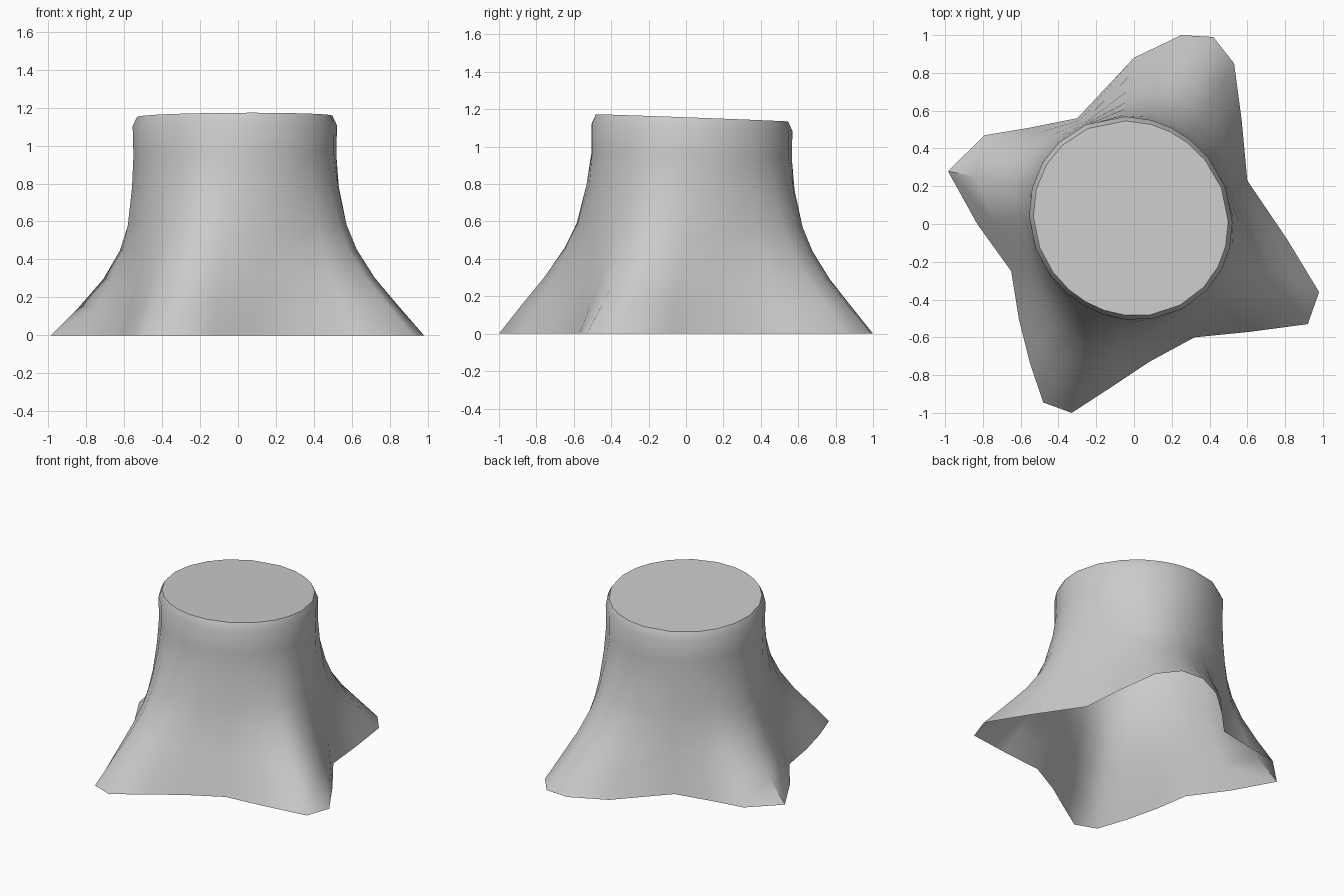
import bpy, bmesh, math

if "Cube" in bpy.data.objects:
    bpy.data.objects.remove(bpy.data.objects["Cube"])

# Root outline on the ground, counterclockwise
outline = [(.98, -.36), (.81, -.08), (.60, .23), (.57, .55), (.53, .85), (.42, .99),
           (.25, 1.0), (0, .88), (-.30, .56), (-.55, .51), (-.79, .47), (-.985, .28),
           (-.83, 0), (-.65, -.25), (-.61, -.5), (-.55, -.74), (-.48, -.945),
           (-.33, -1.0), (-.13, -.87), (.08, -.73), (.32, -.60), (.62, -.57), (.92, -.53)]
n = len(outline)

# Height, share of the root outline, trunk radius
profile = [(0, 1, .535), (.15, .715, .535), (.30, .445, .535), (.45, .245, .535),
           (.58, .135, .535), (.78, .045, .533), (.95, .005, .533), (1.105, 0, .538),
           (1.155, 0, .515)]


def trunk_angle(k):
    """Halfway between even spacing and the root point's own direction."""
    even = math.radians(-12) + k * math.tau / n
    own = math.atan2(outline[k][1] - .03, outline[k][0] + .02)
    return even + .5 * math.remainder(own - even, math.tau)


def root_fullness(a):
    """Front and back roots bulge more than the side ones (lower is fuller)."""
    a += math.radians(20)
    return .9525 - .105 * math.cos(a) + .04 * math.sin(a) + .1225 * math.cos(2 * a)


bm = bmesh.new()
rings = []
for z, share, r in profile:
    ring = []
    for k, (ox, oy) in enumerate(outline):
        a = trunk_angle(k)
        f = share ** root_fullness(a)
        rr = r * (1 - .03 * math.sin(2 * a))
        tx, ty = -.017 + rr * math.cos(a), .03 + rr * math.sin(a)
        x, y = tx + (ox - tx) * f, ty + (oy - ty) * f
        tilt = (-.037 * y + .004 * x) * z / 1.155
        ring.append(bm.verts.new((x, y, z + tilt)))
    rings.append(ring)

# Flared bark wall, open underneath
for lo, hi in zip(rings, rings[1:]):
    for k in range(n):
        j = (k + 1) % n
        bm.faces.new((lo[k], lo[j], hi[j], hi[k]))
# Flat sawn top
bm.faces.new(rings[-1])

mesh = bpy.data.meshes.new("tree_stump")
bm.to_mesh(mesh)
bm.free()
stump = bpy.data.objects.new("tree_stump", mesh)
bpy.context.collection.objects.link(stump)
bpy.context.view_layer.objects.active = stump
stump.select_set(True)
bpy.ops.object.shade_smooth_by_angle(angle=math.radians(50))
